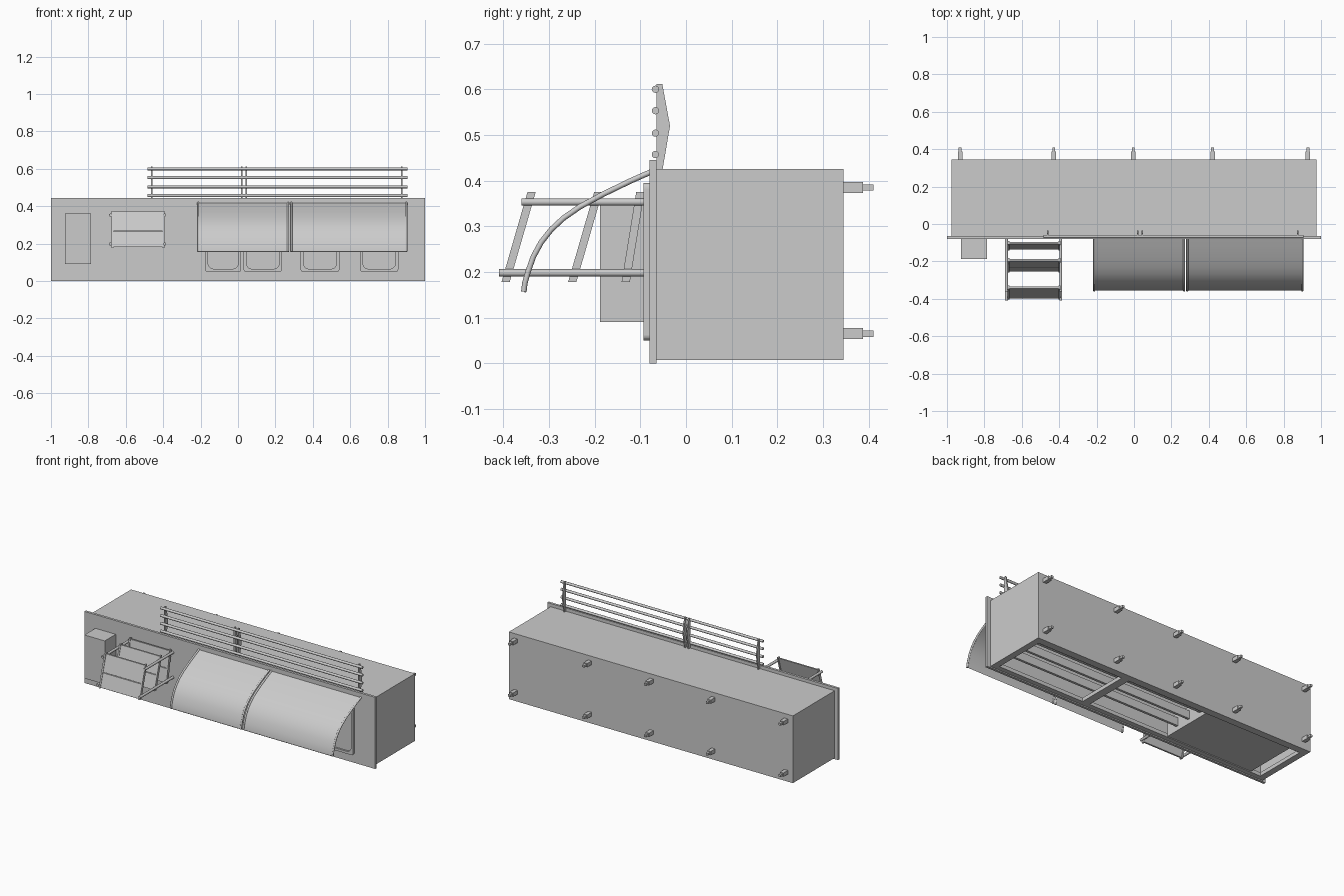
import bpy, bmesh, math
from mathutils import Vector

if "Cube" in bpy.data.objects:
    bpy.data.objects.remove(bpy.data.objects["Cube"])

GREY = bpy.data.materials.new("light grey")
GREY.diffuse_color = (0.6, 0.6, 0.6, 1)
GREY.use_nodes = True
GREY.node_tree.nodes["Principled BSDF"].inputs["Base Color"].default_value = GREY.diffuse_color


def finish(name, bm, smooth=False):
    bmesh.ops.recalc_face_normals(bm, faces=bm.faces[:])
    me = bpy.data.meshes.new(name)
    bm.to_mesh(me)
    bm.free()
    me.materials.append(GREY)
    ob = bpy.data.objects.new(name, me)
    bpy.context.collection.objects.link(ob)
    if smooth:
        bpy.ops.object.select_all(action='DESELECT')
        ob.select_set(True)
        bpy.context.view_layer.objects.active = ob
        bpy.ops.object.shade_smooth_by_angle(angle=math.radians(40))
    return ob


def add_box(bm, x, y, z):
    vs = [bm.verts.new((a, b, c)) for a in x for b in y for c in z]
    for f in ((0, 1, 3, 2), (4, 6, 7, 5), (0, 4, 5, 1),
              (2, 3, 7, 6), (0, 2, 6, 4), (1, 5, 7, 3)):
        bm.faces.new([vs[i] for i in f])


def boxes(name, *dims):
    bm = bmesh.new()
    for d in dims:
        add_box(bm, *d)
    return finish(name, bm)


def add_prism(bm, prof, x0, x1):
    """Closed (y, z) profile extruded along x."""
    a = [bm.verts.new((x0, y, z)) for y, z in prof]
    b = [bm.verts.new((x1, y, z)) for y, z in prof]
    n = len(prof)
    bm.faces.new(a)
    bm.faces.new(b[::-1])
    for i in range(n):
        bm.faces.new((a[i], a[(i + 1) % n], b[(i + 1) % n], b[i]))


def add_tube(bm, pts, r, sides=10):
    pts = [Vector(p) for p in pts]
    rings = []
    for i, p in enumerate(pts):
        t = (pts[min(i + 1, len(pts) - 1)] - pts[max(i - 1, 0)]).normalized()
        ref = Vector((0, 0, 1)) if abs(t.x) > 0.9 else Vector((1, 0, 0))
        u = t.cross(ref).normalized()
        v = t.cross(u)
        rings.append([bm.verts.new(p + r * (u * math.cos(k * math.tau / sides) + v * math.sin(k * math.tau / sides)))
                      for k in range(sides)])
    for a, b in zip(rings, rings[1:]):
        for k in range(sides):
            bm.faces.new((a[k], a[(k + 1) % sides], b[(k + 1) % sides], b[k]))
    bm.faces.new(rings[0])
    bm.faces.new(rings[-1][::-1])


# Front panel and hollow body, open underneath
boxes("front_panel", ((-1, 1), (-0.08, -0.065), (0, 0.445)))
X0, X1, Y0, Y1, Z0, Z1, T = -0.977, 0.977, -0.065, 0.345, 0.007, 0.425, 0.015
boxes("body_shell",
      ((X0, X1), (Y0, Y1), (Z1 - T, Z1)),
      ((X0, X1), (Y1 - T, Y1), (Z0, Z1 - T)),
      ((X0, X0 + T), (Y0, Y1 - T), (Z0, Z1 - T)),
      ((X1 - T, X1), (Y0, Y1 - T), (Z0, Z1 - T)))

# Underside frame, cross beam, closed compartment and joists
boxes("underside_frame",
      ((X0 + T, X1 - T), (Y0, Y0 + 0.03), (Z0, 0.03)),
      ((X0 + T, X1 - T), (Y1 - 0.045, Y1 - T), (Z0, 0.03)),
      ((X0 + T, X0 + 0.04), (Y0 + 0.03, Y1 - 0.045), (Z0, 0.03)),
      ((X1 - 0.04, X1 - T), (Y0 + 0.03, Y1 - 0.045), (Z0, 0.03)),
      ((0.29, 0.34), (Y0 + 0.03, Y1 - 0.045), (Z0, 0.03)))
boxes("underside_compartment", ((-0.87, -0.27), (Y0 + 0.03, Y1 - 0.045), (0.012, 0.12)))
boxes("joists", *[((-0.27, X1 - T), (y, y + 0.015), (0.04, 0.09)) for y in (0.04, 0.14, 0.24)])

# Rear mounting bolts in two rows
bolts = []
for x in (-0.93, -0.43, -0.005, 0.42, 0.93):
    for z in (0.065, 0.385):
        bolts.append(((x - 0.012, x + 0.012), (Y1, 0.388), (z - 0.012, z + 0.012)))
        bolts.append(((x - 0.007, x + 0.007), (0.388, 0.41), (z - 0.007, z + 0.007)))
boxes("rear_bolts", *bolts)


# Windows with rounded frames
def rounded(x0, x1, z0, z1, r, seg=5):
    out = []
    for cx, cz, a0 in ((x1 - r, z1 - r, 0), (x0 + r, z1 - r, 90), (x0 + r, z0 + r, 180), (x1 - r, z0 + r, 270)):
        for k in range(seg + 1):
            a = math.radians(a0 + 90 * k / seg)
            out.append((cx + r * math.cos(a), cz + r * math.sin(a)))
    return out


for i, (x0, x1) in enumerate(((-0.175, 0.017), (0.03, 0.235), (0.335, 0.542), (0.653, 0.857))):
    bm = bmesh.new()
    outer = rounded(x0, x1, 0.05, 0.395, 0.012)
    inner = rounded(x0 + 0.015, x1 - 0.015, 0.065, 0.38, 0.03)
    rings = [[bm.verts.new((x, y, z)) for x, z in loop]
             for loop, y in ((outer, -0.08), (outer, -0.093), (inner, -0.093), (inner, -0.082))]
    n = len(outer)
    for a, b in zip(rings, rings[1:]):
        for k in range(n):
            bm.faces.new((a[k], a[(k + 1) % n], b[(k + 1) % n], b[k]))
    bm.faces.new(rings[-1])
    finish(f"window_{i + 1}", bm)

# Curved awnings with tube edges
CURVE = [(-0.07, 0.422), (-0.12, 0.4), (-0.18, 0.371), (-0.232, 0.343), (-0.268, 0.318), (-0.295, 0.293),
         (-0.317, 0.265), (-0.334, 0.234), (-0.346, 0.2), (-0.353, 0.175), (-0.355, 0.157)]
for name, x0, x1 in (("left", -0.213, 0.268), ("right", 0.285, 0.9)):
    bm = bmesh.new()
    under = [(y + 0.003, z - 0.003) for y, z in CURVE]
    add_prism(bm, CURVE + under[::-1], x0, x1)
    finish(f"{name}_awning", bm, True)
    bm = bmesh.new()
    for x in (x0, x1):
        add_tube(bm, [(x, y, z) for y, z in CURVE], 0.006)
    finish(f"{name}_awning_edges", bm, True)

# Roof railing: four rails on thin bowed posts
bm = bmesh.new()
for z in (0.457, 0.504, 0.553, 0.6):
    add_tube(bm, [(-0.485, -0.067, z), (0.905, -0.067, z)], 0.008, 12)
finish("railing_rails", bm, True)
bm = bmesh.new()
for x in (-0.46, 0.02, 0.045, 0.875):
    add_prism(bm, [(-0.065, 0.42), (-0.052, 0.42), (-0.035, 0.52), (-0.052, 0.612), (-0.065, 0.612)],
              x - 0.004, x + 0.004)
finish("railing_posts", bm)

# Wall unit at the left
boxes("wall_unit", ((-0.925, -0.785), (-0.188, -0.08), (0.09, 0.36)))

# Slanted slat rack carried on four arms
bm = bmesh.new()
for x in (-0.682, -0.392):
    add_tube(bm, [(x, -0.08, 0.353), (x, -0.36, 0.353)], 0.008)
    add_tube(bm, [(x, -0.08, 0.198), (x, -0.409, 0.198)], 0.008)
finish("rack_arms", bm, True)


def slanted(bm, top, bot, f0, f1, w, x0, x1):
    """Slab between fractions f0..f1 of a sloping line, w thick in y."""
    p = [(top + (bot - top) * f, 0.375 + (0.178 - 0.375) * f) for f in (f0, f1)]
    add_prism(bm, [(p[0][0] - w, p[0][1]), (p[0][0] + w, p[0][1]),
                   (p[1][0] + w, p[1][1]), (p[1][0] - w, p[1][1])], x0, x1)


bm = bmesh.new()
for top, bot in ((-0.338, -0.395), (-0.192, -0.249), (-0.1, -0.132)):
    slanted(bm, top, bot, 0, 1, 0.009, -0.676, -0.666)
    slanted(bm, top, bot, 0, 1, 0.009, -0.404, -0.394)
    slanted(bm, top, bot, 0.02, 0.54, 0.005, -0.666, -0.404)
    slanted(bm, top, bot, 0.56, 0.98, 0.005, -0.666, -0.404)
finish("rack_slats", bm)
